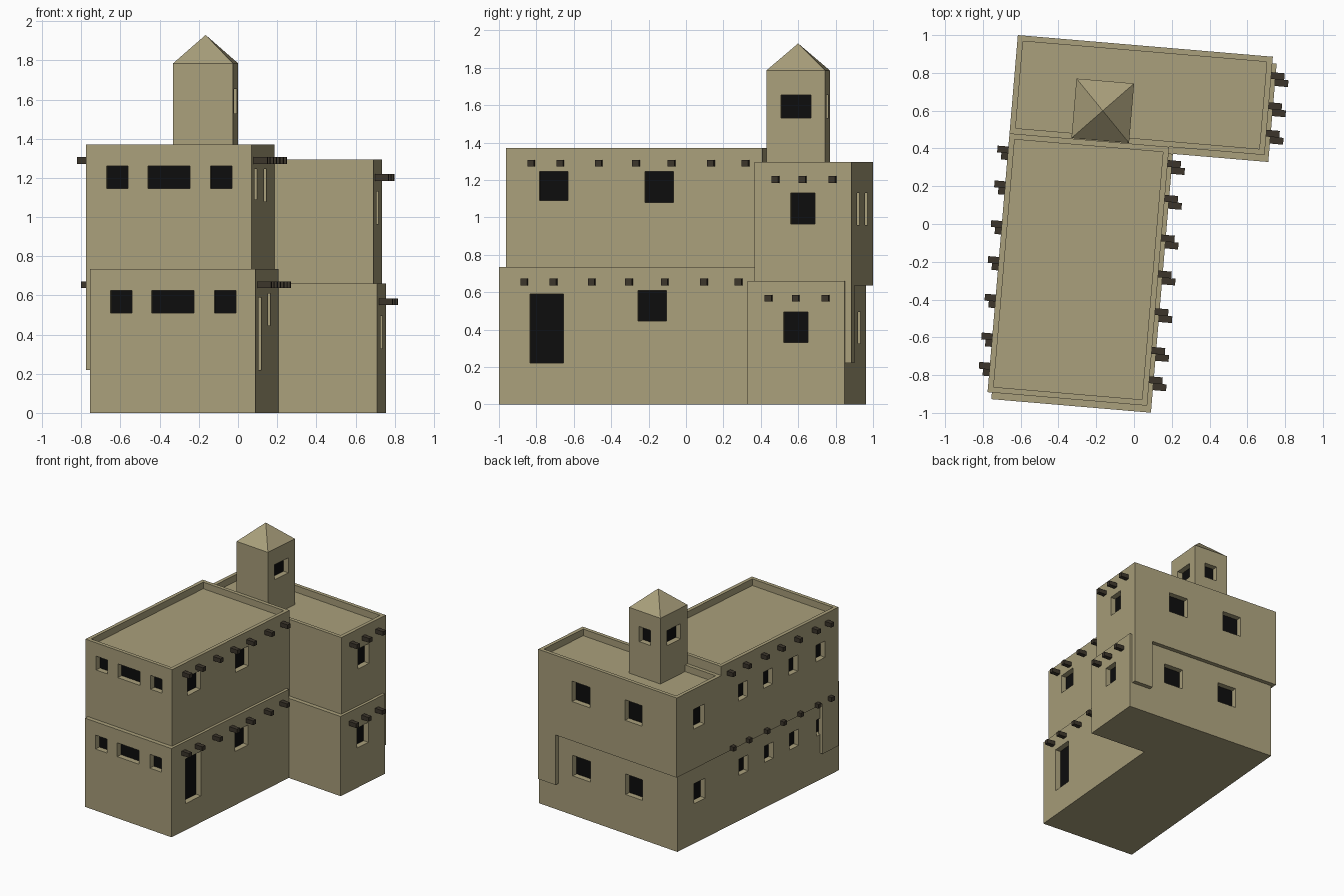
import bpy, bmesh, math
from mathutils import Matrix

if "Cube" in bpy.data.objects:
    bpy.data.objects.remove(bpy.data.objects["Cube"])

# Local frame: origin at the back-left corner of the upper floor, slightly turned
UPPER = Matrix.Translation((-0.615, 1.0, 0)) @ Matrix.Rotation(math.radians(-4.85), 4, 'Z')
LOWER = Matrix.Translation((0.02, -0.037, -0.635)) @ UPPER
DEPTH = 0.05  # window recess


def material(name, rgb):
    m = bpy.data.materials.new(name)
    m.diffuse_color = (*rgb, 1)
    m.use_nodes = True
    m.node_tree.nodes["Principled BSDF"].inputs["Base Color"].default_value = m.diffuse_color
    return m


ADOBE = material("adobe", (0.40, 0.35, 0.20))
WOOD = material("dark_wood", (0.045, 0.036, 0.024))
BLACK = material("dark_opening", (0.004, 0.004, 0.004))


def make(name, boxes, frame, mat):
    """One object made of boxes (u0, u1, v0, v1, z0, z1)."""
    bm = bmesh.new()
    for u0, u1, v0, v1, z0, z1 in boxes:
        mtx = Matrix.Translation(((u0 + u1) / 2, (v0 + v1) / 2, (z0 + z1) / 2)) \
            @ Matrix.Diagonal((u1 - u0, v1 - v0, z1 - z0, 1))
        bmesh.ops.create_cube(bm, size=1, matrix=mtx)
    me = bpy.data.meshes.new(name)
    bm.to_mesh(me)
    bm.free()
    me.materials.append(mat)
    ob = bpy.data.objects.new(name, me)
    ob.matrix_world = frame
    bpy.context.collection.objects.link(ob)
    return ob


def slab(body, side, a0, a1, z0, z1, d0, d1):
    """Box in a wall of the body, from depth d0 to d1 inward."""
    u0, u1, v0, v1 = body[:4]
    return {'front': (a0, a1, v0 + d0, v0 + d1, z0, z1),
            'back': (a0, a1, v1 - d1, v1 - d0, z0, z1),
            'left': (u0 + d0, u0 + d1, a0, a1, z0, z1),
            'right': (u1 - d1, u1 - d0, a0, a1, z0, z1)}[side]


def cut(ob, boxes, frame):
    cutter = make("cutter", boxes, frame, ADOBE)
    cutter.hide_render = True
    mod = ob.modifiers.new("openings", 'BOOLEAN')
    mod.operation, mod.solver, mod.object = 'DIFFERENCE', 'EXACT', cutter
    bpy.context.view_layer.update()
    dg = bpy.context.evaluated_depsgraph_get()
    me = bpy.data.meshes.new_from_object(ob.evaluated_get(dg))
    ob.modifiers.clear()
    ob.data = me
    bpy.data.objects.remove(cutter)


def block(name, body, openings, frame, parapet):
    """Wall block with recessed dark openings and an optional parapet roof."""
    ob = make(name, [body], frame, ADOBE)
    cuts = [slab(body, *o, -0.05, DEPTH) for o in openings]
    if parapet:
        u0, u1, v0, v1, _, z1 = body
        r = 0.03
        cuts.append((u0 + r, u1 - r, v0 + r, v1 - r, z1 - 0.055, z1 + 0.1))
    cut(ob, cuts, frame)
    make(name + "_panes", [slab(body, *o, DEPTH - 0.004, DEPTH + 0.004) for o in openings],
         frame, BLACK)


MAIN = (0, 0.848, -1.897, -0.522, 0.635, 1.37)
BACK = (0, 1.355, -0.522, 0, 0.635, 1.295)

main_openings = [('front', a, b, 1.145, 1.26)
                 for a, b in ((0.105, 0.215), (0.316, 0.532), (0.637, 0.748))]
main_openings += [('left', v - 0.053, v + 0.053, 1.01, 1.145)
                  for v in (-0.778, -1.072, -1.367, -1.685)]
main_openings.append(('right', -1.152, -1.0, 1.08, 1.245))
back_openings = [('right', -0.327, -0.196, 0.965, 1.13),
                 ('left', -0.327, -0.196, 0.965, 1.13),
                 ('back', 0.341, 0.507, 0.96, 1.13),
                 ('back', 0.848, 1.024, 0.96, 1.13)]

# Two floors: the lower one repeats the upper one, shifted, with a door
floors = (("upper", UPPER, ('right', -1.719, -1.564, 1.09, 1.245), True),
          ("lower", LOWER, ('right', -1.732, -1.552, 0.855, 1.225), False))
for floor, frame, extra, parapet in floors:
    block(floor + "_main_wing", MAIN, main_openings + [extra], frame, parapet)
    block(floor + "_back_wing", BACK, back_openings, frame, parapet)
    # Projecting roof beams
    h = 0.018
    beams = []
    for v in (-1.759, -1.603, -1.397, -1.197, -1.006, -0.795, -0.61):
        beams.append((0.838, 0.918, v - h, v + h, 1.272, 1.307))
        beams.append((-0.057, 0.01, v - h, v + h, 1.272, 1.307))
    for v in (-0.406, -0.26, -0.10):
        beams.append((1.345, 1.425, v - h, v + h, 1.185, 1.22))
    make(floor + "_roof_beams", beams, frame, WOOD)

# Corner strips of the upper floor hanging past the lower walls
make("corner_strips", [(1.185, 1.355, -0.05, 0, 0.22, 0.635),
                       (0, 0.04, -1.897, -1.71, 0.22, 0.635)], UPPER, ADOBE)

# Bell tower with windows on three sides
TOWER = (0.329, 0.635, -0.519, -0.203, 1.235, 1.785)
block("tower", TOWER, [('right', -0.44, -0.28, 1.53, 1.655),
                       ('left', -0.44, -0.28, 1.53, 1.655),
                       ('back', 0.427, 0.537, 1.53, 1.655)], UPPER, False)

# Pyramid roof
bm = bmesh.new()
u0, u1, v0, v1, _, z = TOWER
base = [bm.verts.new(p) for p in ((u0, v0, z), (u1, v0, z), (u1, v1, z), (u0, v1, z))]
apex = bm.verts.new(((u0 + u1) / 2, (v0 + v1) / 2, 1.93))
for i in range(4):
    bm.faces.new((base[i], base[(i + 1) % 4], apex))
me = bpy.data.meshes.new("tower_roof")
bm.to_mesh(me)
bm.free()
me.materials.append(ADOBE)
roof = bpy.data.objects.new("tower_roof", me)
roof.matrix_world = UPPER
bpy.context.collection.objects.link(roof)
